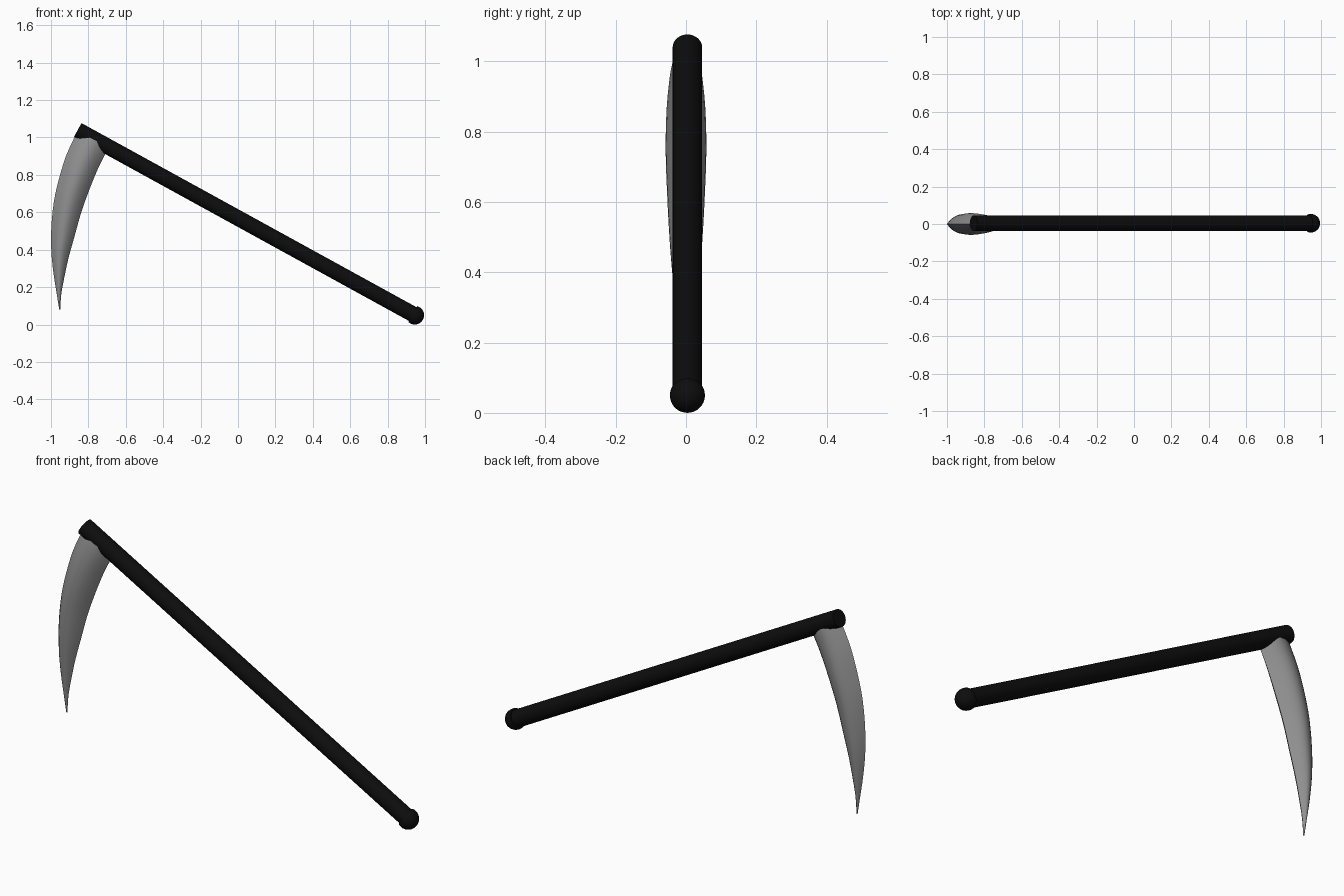
import bpy, bmesh, math
from mathutils import Vector, Matrix

if "Cube" in bpy.data.objects:
    bpy.data.objects.remove(bpy.data.objects["Cube"])

HEAD = Vector((-0.857, 0.004, 1.04))
BUTT = Vector((0.945, 0.004, 0.05))
AXIS = (BUTT - HEAD).normalized()
TURN = AXIS.to_track_quat('Z', 'Y').to_matrix().to_4x4()


def material(name, value):
    m = bpy.data.materials.new(name)
    m.diffuse_color = (value, value, value, 1)
    m.use_nodes = True
    m.node_tree.nodes["Principled BSDF"].inputs["Base Color"].default_value = m.diffuse_color
    return m


def make(name, bm, mat, angle=40):
    bmesh.ops.recalc_face_normals(bm, faces=bm.faces)
    me = bpy.data.meshes.new(name)
    bm.to_mesh(me)
    bm.free()
    ob = bpy.data.objects.new(name, me)
    bpy.context.collection.objects.link(ob)
    me.materials.append(mat)
    bpy.ops.object.select_all(action='DESELECT')
    ob.select_set(True)
    bpy.context.view_layer.objects.active = ob
    bpy.ops.object.shade_smooth_by_angle(angle=math.radians(angle))
    return ob


black = material("black_wood", 0.004)
steel = material("steel", 0.28)

# Long straight handle
bm = bmesh.new()
bmesh.ops.create_cone(bm, cap_ends=True, segments=32, radius1=0.042, radius2=0.042,
                      depth=(BUTT - HEAD).length,
                      matrix=Matrix.Translation((HEAD + BUTT) / 2) @ TURN)
make("handle", bm, black)

# Domed pommel at the lower end, cut flat on the handle side
bm = bmesh.new()
bmesh.ops.create_uvsphere(bm, u_segments=32, v_segments=16, radius=0.05)
cut = bmesh.ops.bisect_plane(bm, geom=bm.verts[:] + bm.edges[:] + bm.faces[:],
                             plane_co=(0, 0, -0.012), plane_no=(0, 0, -1), clear_outer=True)
bmesh.ops.holes_fill(bm, edges=[e for e in bm.edges if e.is_boundary])
bm.transform(Matrix.Translation(BUTT) @ TURN)
make("pommel", bm, black)

# Blade stations: outer x, z, inner x, z, half thickness
STATIONS = [
    (-0.858, 1.03, -0.69, 0.95, 0.040),
    (-0.875, 1.00, -0.708, 0.915, 0.046),
    (-0.920, 0.90, -0.748, 0.835, 0.055),
    (-0.957, 0.78, -0.795, 0.72, 0.058),
    (-0.984, 0.66, -0.838, 0.60, 0.054),
    (-0.998, 0.52, -0.873, 0.475, 0.047),
    (-0.998, 0.39, -0.905, 0.36, 0.037),
    (-0.986, 0.27, -0.929, 0.25, 0.024),
    (-0.970, 0.17, -0.945, 0.16, 0.012),
    (-0.956, 0.08, -0.950, 0.08, 0.003),
]


def smooth_station(s):
    # Catmull-Rom interpolation along the blade
    i = min(int(s), len(STATIONS) - 2)
    t = s - i
    p = [STATIONS[max(0, min(len(STATIONS) - 1, i + k))] for k in (-1, 0, 1, 2)]
    return [0.5 * (2 * b + (c - a) * t + (2 * a - 5 * b + 4 * c - d) * t * t
                   + (3 * b - a - 3 * c + d) * t ** 3) for a, b, c, d in zip(*p)]


# Curved blade with a lens cross-section
N = 10
bm = bmesh.new()
rings = []
for j in range(28):
    ox, oz, ix, iz, h = smooth_station(j / 3)
    ring = []
    for k in range(2 * N):
        u = k / N if k <= N else 2 - k / N
        y = h * math.sin(math.pi * u) ** 0.9 if 0 < u < 1 else 0
        y = y if k <= N else -y
        ring.append(bm.verts.new((ox + (ix - ox) * u, y, oz + (iz - oz) * u)))
    rings.append(ring)
for a, b in zip(rings, rings[1:]):
    for k in range(2 * N):
        n = (k + 1) % (2 * N)
        bm.faces.new((a[k], a[n], b[n], b[k]))
bm.faces.new(rings[0])
bm.faces.new(rings[-1])
make("blade", bm, steel)
